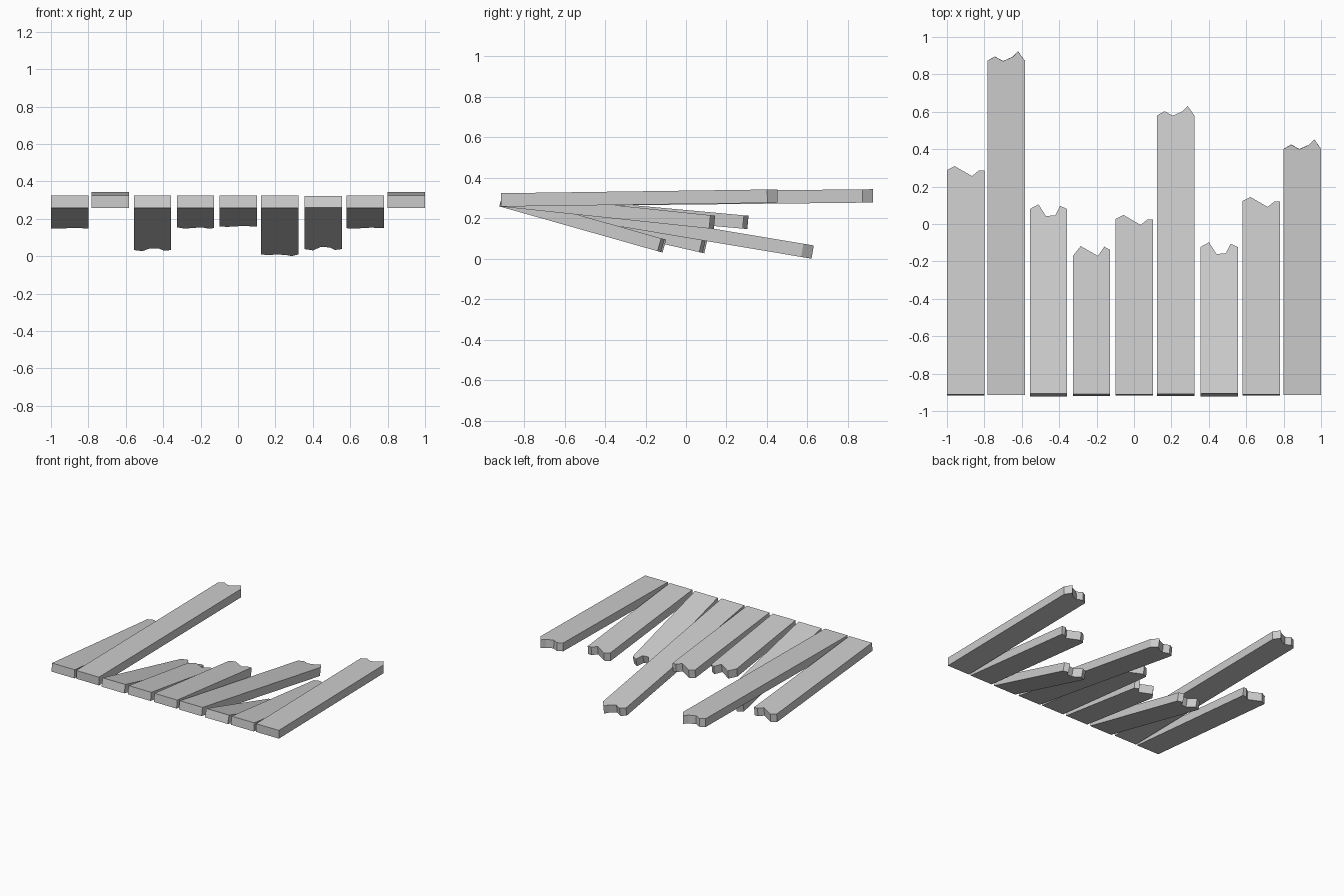
import bpy, bmesh
from math import sin, cos, radians
from mathutils import Matrix

if "Cube" in bpy.data.objects:
    bpy.data.objects.remove(bpy.data.objects["Cube"])

WIDTH, THICK = 0.2, 0.066
HINGE_Y, HINGE_Z = -0.914, 0.291

# Splintered end outlines: (fraction of width, offset along plank)
NOTCH = [(0, 0), (.21, .021), (.67, -.032), (.85, -.002), (1, -.002)]
PEAK = [(0, 0), (.2, .023), (.42, -.001), (.68, .022), (.82, .051), (1, 0)]
BITE = [(0, 0), (.23, .025), (.43, -.038), (.68, -.033), (.81, .017), (1, 0)]
FORK = [(0, 0), (.21, .053), (.67, 0), (.84, .05), (1, .032)]

# Left x, y of the far left corner, downward tilt in degrees, end outline
PLANKS = [
    (-1.0, .288, 5.2, NOTCH),
    (-.784, .872, -.62, PEAK),
    (-.557, .080, 12.9, BITE),
    (-.327, -.171, 8.0, FORK),
    (-.098, .027, 6.05, NOTCH),
    (.123, .580, 9.5, PEAK),
    (.355, -.123, 15.8, BITE),
    (.581, .123, 6.0, NOTCH),
    (.8, .401, -.8, PEAK),
]


def broken_plank(name, x, end_y, tilt, outline):
    a = radians(tilt)
    length = (end_y - HINGE_Y - THICK / 2 * sin(a)) / cos(a)
    pts = [(WIDTH, 0), (0, 0)]
    pts += [(f * WIDTH, length + d / cos(a)) for f, d in outline]
    bm = bmesh.new()
    face = bm.faces.new([bm.verts.new((px, py, -THICK / 2)) for px, py in pts])
    ext = bmesh.ops.extrude_face_region(bm, geom=[face])
    top = [v for v in ext["geom"] if isinstance(v, bmesh.types.BMVert)]
    bmesh.ops.translate(bm, verts=top, vec=(0, 0, THICK))
    bmesh.ops.recalc_face_normals(bm, faces=bm.faces)
    mesh = bpy.data.meshes.new(name)
    bm.to_mesh(mesh)
    bm.free()
    ob = bpy.data.objects.new(name, mesh)
    ob.matrix_world = (Matrix.Translation((x, HINGE_Y, HINGE_Z))
                       @ Matrix.Rotation(-a, 4, 'X'))
    bpy.context.collection.objects.link(ob)


# Row of snapped floor planks fanning from one straight edge
for i, plank in enumerate(PLANKS, 1):
    broken_plank(f"broken_plank_{i}", *plank)
